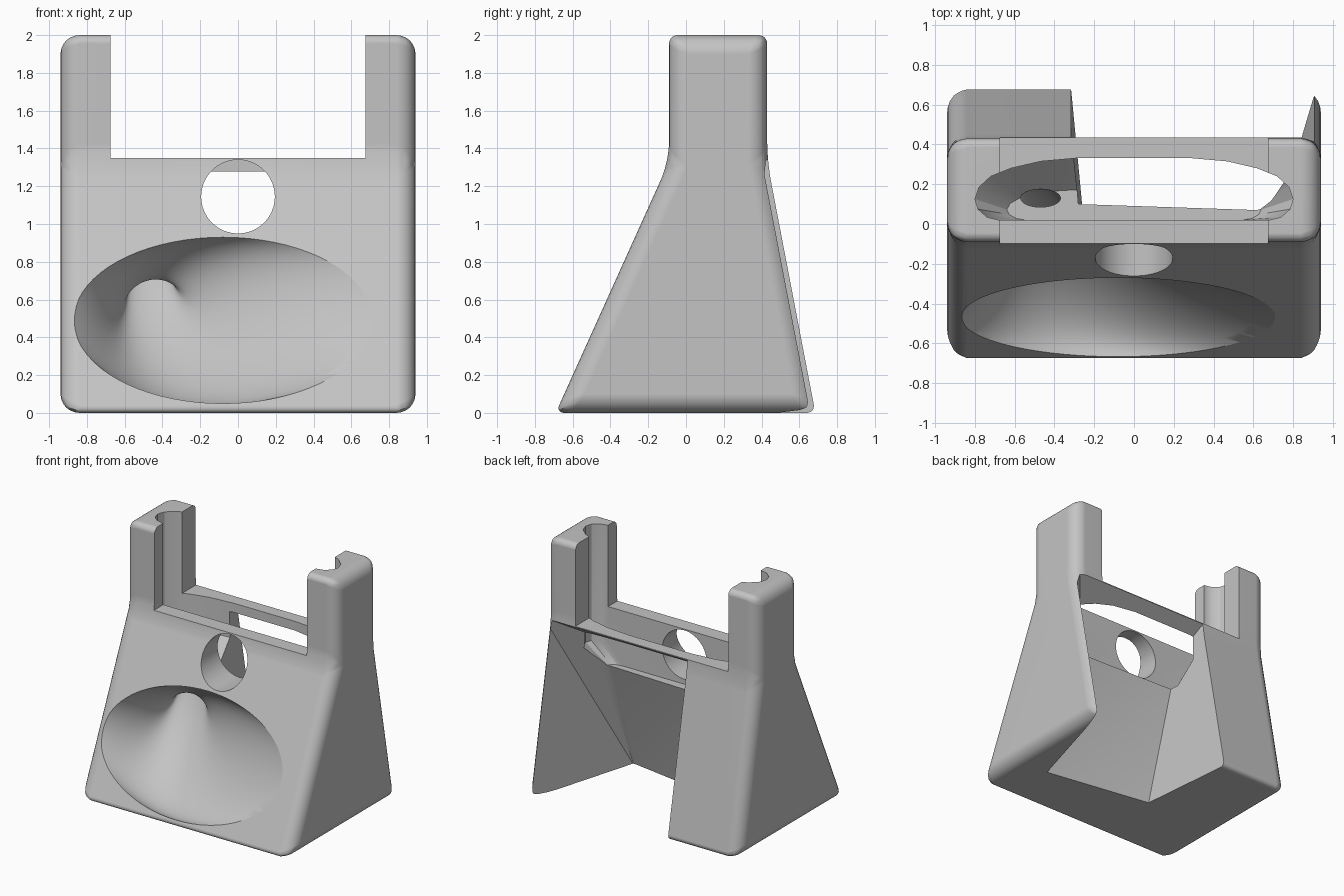
import bpy, bmesh, math
from mathutils import Vector

cube = bpy.data.objects.get("Cube")
if cube:
    bpy.data.objects.remove(cube, do_unlink=True)


def make_object(name, bm):
    bmesh.ops.recalc_face_normals(bm, faces=bm.faces[:])
    mesh = bpy.data.meshes.new(name)
    bm.to_mesh(mesh)
    bm.free()
    ob = bpy.data.objects.new(name, mesh)
    bpy.context.collection.objects.link(ob)
    return ob


def loft(name, rings):
    """Closed solid skinned through rings of equal point count."""
    bm = bmesh.new()
    loops = [[bm.verts.new(p) for p in ring] for ring in rings]
    n = len(loops[0])
    for a, b in zip(loops, loops[1:]):
        for i in range(n):
            j = (i + 1) % n
            bm.faces.new((a[i], a[j], b[j], b[i]))
    bm.faces.new(loops[0])
    bm.faces.new(loops[-1])
    return make_object(name, bm)


def hull(name, points):
    bm = bmesh.new()
    for p in points:
        bm.verts.new(p)
    bmesh.ops.convex_hull(bm, input=bm.verts[:])
    return make_object(name, bm)


def apply(ob, kind, **settings):
    bpy.context.view_layer.objects.active = ob
    mod = ob.modifiers.new(kind.title(), kind)
    for key, value in settings.items():
        setattr(mod, key, value)
    bpy.ops.object.modifier_apply(modifier=mod.name)


def cut(ob, cutter):
    apply(ob, 'BOOLEAN', operation='DIFFERENCE', solver='EXACT', object=cutter)
    bpy.data.objects.remove(cutter, do_unlink=True)


def circle(count):
    return [(math.cos(2 * math.pi * i / count), math.sin(2 * math.pi * i / count)) for i in range(count)]


# Flared stand body: side profile extruded across
profile = [(-0.69, 0), (0.685, 0), (0.43, 1.33), (0.43, 2), (-0.09, 2), (-0.09, 1.33)]
stand = loft("speaker_dock_stand", [[(x, y, z) for y, z in profile] for x in (-0.94, 0.94)])

# Broad rounding on the side outlines and waist, tighter on the crosswise edges
weights = stand.data.attributes.new("bevel_weight_edge", 'FLOAT', 'EDGE')
for edge in stand.data.edges:
    a, b = (stand.data.vertices[i].co for i in edge.vertices)
    crosswise = abs(a.x - b.x) > 1
    at_waist = abs(a.z - 1.33) < 0.01
    weights.data[edge.index].value = 0.45 if crosswise and not at_waist else 1
apply(stand, 'BEVEL', width=0.1, segments=6, limit_method='WEIGHT')

# Notch between the two uprights
cut(stand, loft("notch_cutter", [[(x, -1, 1.35), (x, 1, 1.35), (x, 1, 3), (x, -1, 3)]
                                 for x in (-0.675, 0.675)]))

# Device pocket, curved at the back and tapered towards its floor
half = [(0.68, 0.02), (0.74, 0.035), (0.785, 0.075), (0.8, 0.125), (0.78, 0.185),
        (0.72, 0.24), (0.62, 0.28), (0.47, 0.315), (0.27, 0.333)]
outline = half + [(-x, y) for x, y in reversed(half)]
cut(stand, loft("pocket_cutter", [
    [(x * 0.8, 0.02 + (y - 0.02) * 0.5, 0.91) for x, y in outline],
    [(x, y, 1.07) for x, y in outline],
    [(x, y, 2.2) for x, y in outline]]))

# Rear opening that leaves a wide leg on one side and a thin one on the other
cut(stand, hull("rear_cutter", [
    (-0.24, -0.12, -0.02), (0.64, -0.26, -0.02), (0.925, 0.72, -0.02), (-0.32, 0.72, -0.02),
    (-0.28, 0.1, 0.91), (0.62, 0.07, 0.91), (-0.29, 0.2, 1.19), (0.7, 0.2, 1.19),
    (0.93, 0.47, 1.366), (-0.32, 0.47, 1.366)]))

# Round window through the front wall
cut(stand, loft("window_cutter", [[(0.195 * c, y, 1.145 + 0.195 * s) for c, s in circle(64)]
                                  for y in (-0.6, 0.15)]))

# Sound horn: elliptical mouth in the front, bending up to a small throat in the pocket floor
slope = 0.6 / 1.33
inward = Vector((0, 1, -slope)).normalized()
up = Vector((0, 0, 1))
mouth, throat = [], []
for c, s in circle(72):
    z = 0.49 + 0.44 * s
    mouth.append(Vector((-0.08 + 0.79 * c, -0.09 - (1.33 - z) * slope, z)))
    throat.append(Vector((-0.47 + 0.1 * c, 0.13 - 0.045 * s, 0.91)))


def bend(a, b, t):
    """Curve leaving the mouth inwards and reaching the throat upwards, narrowing early."""
    p = a.lerp(b, t * t * (3 - 2 * t))
    p.x = a.x + (b.x - a.x) * (1 - (1 - t) ** 2.4)
    return p + inward * (0.75 * t * (1 - t) ** 2) - up * (1.25 * t * t * (1 - t))


steps = 28
rings = [[p - inward * 0.06 for p in mouth]]
rings += [[bend(a, b, k / steps) for a, b in zip(mouth, throat)] for k in range(steps + 1)]
rings.append([p + up * 0.05 for p in throat])
cut(stand, loft("horn_cutter", rings))

# Plain grey finish
grey = bpy.data.materials.new("plain_grey")
grey.use_nodes = True
colour = (0.55, 0.55, 0.55, 1)
grey.diffuse_color = colour
grey.node_tree.nodes["Principled BSDF"].inputs["Base Color"].default_value = colour
stand.data.materials.clear()
stand.data.materials.append(grey)
for face in stand.data.polygons:
    face.material_index = 0

# Smooth shading with sharp cut edges
bpy.ops.object.select_all(action='DESELECT')
stand.select_set(True)
bpy.context.view_layer.objects.active = stand
bpy.ops.object.shade_smooth_by_angle(angle=math.radians(28))
weighted = stand.modifiers.new("Weighted Normals", 'WEIGHTED_NORMAL')
weighted.keep_sharp = True
